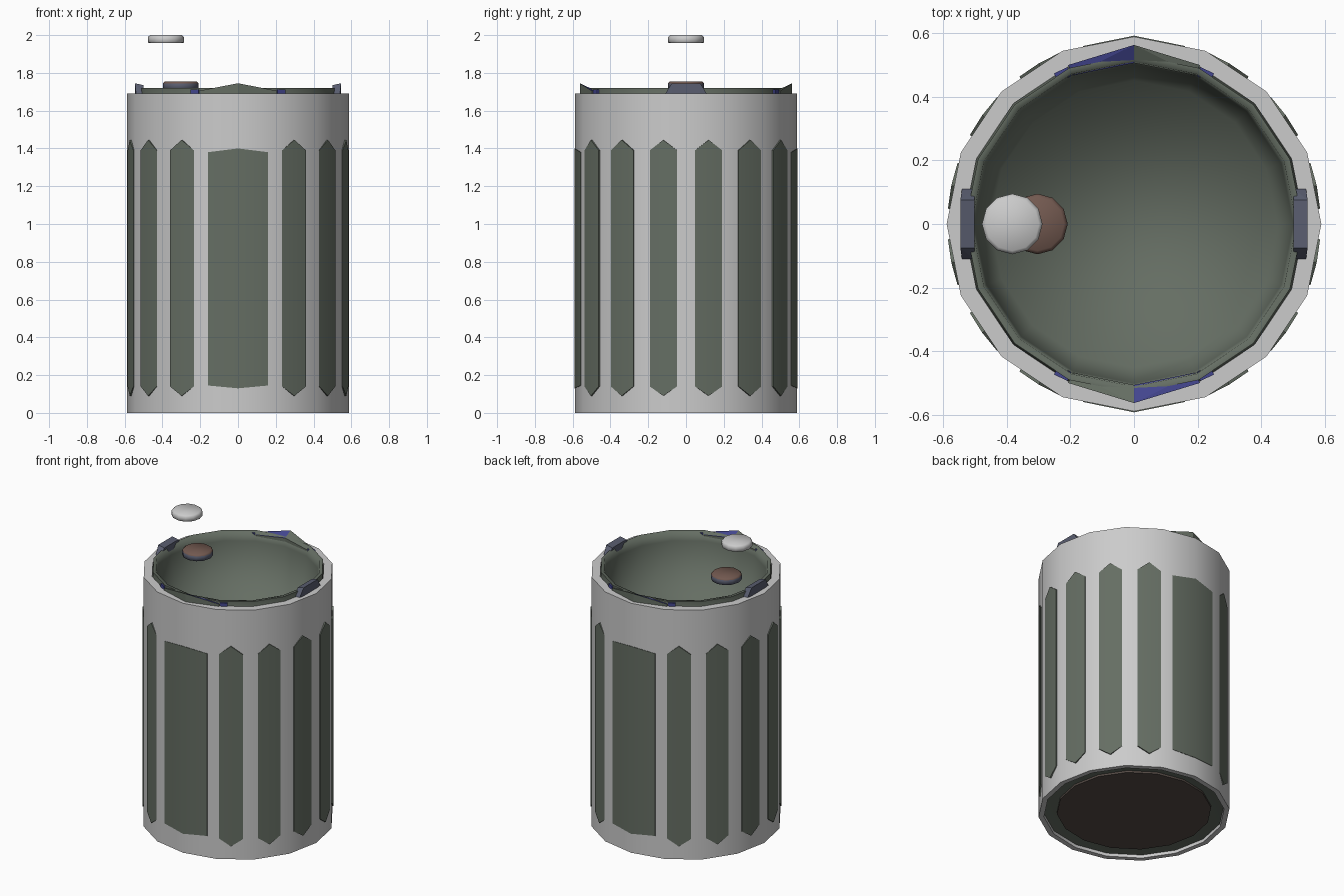
import bpy, bmesh
from math import sin, cos, pi, radians

if "Cube" in bpy.data.objects:
    bpy.data.objects.remove(bpy.data.objects["Cube"])

def mat(name, r, g, b):
    m = bpy.data.materials.new(name)
    m.diffuse_color = (r, g, b, 1)
    m.use_nodes = True
    m.node_tree.nodes["Principled BSDF"].inputs["Base Color"].default_value = m.diffuse_color
    return m

GREEN = mat("dull_green", 0.13, 0.155, 0.125)
BLUE = mat("blue", 0.055, 0.06, 0.27)
SLATE = mat("slate", 0.10, 0.11, 0.16)
BROWN = mat("brown", 0.17, 0.10, 0.08)
DARK = mat("dark_brown", 0.09, 0.07, 0.06)

def finish(bm, name, material=None, smooth=35):
    bmesh.ops.recalc_face_normals(bm, faces=bm.faces)
    me = bpy.data.meshes.new(name)
    bm.to_mesh(me)
    bm.free()
    ob = bpy.data.objects.new(name, me)
    bpy.context.collection.objects.link(ob)
    if material:
        me.materials.append(material)
    if smooth:
        bpy.ops.object.select_all(action='DESELECT')
        ob.select_set(True)
        bpy.context.view_layer.objects.active = ob
        bpy.ops.object.shade_smooth_by_angle(angle=radians(smooth))
    return ob

def lathe(name, profile, n=16, closed=False, cap=False, center=(0, 0), material=None, smooth=35):
    """Revolve (radius, z) points; closed joins the ends, cap fills both ends."""
    bm = bmesh.new()
    rings = [[bm.verts.new((center[0] + r * cos(2 * pi * i / n),
                            center[1] + r * sin(2 * pi * i / n), z))
              for i in range(n)] for r, z in profile]
    pairs = list(zip(rings, rings[1:]))
    if closed:
        pairs.append((rings[-1], rings[0]))
    for a, b in pairs:
        for i in range(n):
            j = (i + 1) % n
            bm.faces.new((a[i], a[j], b[j], b[i]))
    if cap:
        bm.faces.new(rings[0])
        bm.faces.new(rings[-1])
    return finish(bm, name, material, smooth)

def hull(name, pts, material):
    bm = bmesh.new()
    for p in pts:
        bm.verts.new(p)
    bmesh.ops.convex_hull(bm, input=bm.verts)
    return finish(bm, name, material, smooth=0)

def polar(r, deg, z):
    return (r * cos(radians(deg)), r * sin(radians(deg)), z)

# outer shell with flat rim
lathe("outer_shell", [(0.588, 0), (0.588, 1.69), (0.535, 1.69), (0.555, 1.6), (0.555, 0)], closed=True)

# inner liner: raised lip, softly shaded well and recessed underside
lathe("liner", [(0.46, 0.03), (0.553, 0.02), (0.553, 1.6), (0.53, 1.69), (0.53, 1.72), (0.51, 1.72),
                (0.50, 1.66), (0.45, 1.35)], cap=True, material=GREEN, smooth=88)
lathe("base_plate", [(0.475, 0.015), (0.475, 0.035)], cap=True, material=DARK)

# slatted panels around the side, pointed at top and bottom
def panel(name, a, h, r_edge, r_mid, z_edge, z_tip):
    bm = bmesh.new()
    loops = []
    for off in (0, -0.02):
        loops.append([bm.verts.new(polar(r + off, a + d, z)) for d, r, z in (
            (-h, r_edge, z_edge[0]), (0, r_mid, z_tip[0]), (h, r_edge, z_edge[0]),
            (h, r_edge, z_edge[1]), (0, r_mid, z_tip[1]), (-h, r_edge, z_edge[1]))])
    f, b = loops
    for v in loops:
        bm.faces.new((v[0], v[1], v[4], v[5]))
        bm.faces.new((v[1], v[2], v[3], v[4]))
    for i in range(6):
        j = (i + 1) % 6
        bm.faces.new((f[i], f[j], b[j], b[i]))
    finish(bm, name, GREEN)

for side in (0, 180):
    for a in (-59.3, -35.6, -11.9, 11.9, 35.6, 59.3):
        panel("side_panel", a + side, 7.2, 0.586, 0.586, (0.14, 1.39), (0.09, 1.445))
    panel("wide_panel", 90 + side, 16, 0.581, 0.591, (0.145, 1.38), (0.13, 1.40))

# clips on the rim, left and right
for s in (-1, 1):
    hull("side_clip", [(s * x, y, z) for x, z in ((0.5, 1.69), (0.5, 1.735), (0.545, 1.69), (0.545, 1.745))
                       for y in (-0.075, 0.075)] +
         [(s * x, y, 1.69) for x in (0.502, 0.54) for y in (-0.11, 0.11)], SLATE)

# peaked lips on the rim, front and back, half blue half green on top
for side in (-90, 90):
    for s in (-1, 1):
        lip = hull("rim_lip", [polar(r, side + s * d, z) for r, d, z in (
            (0.562, 0, 1.68), (0.562, 0, 1.745), (0.505, 0, 1.68), (0.505, 0, 1.715),
            (0.54, 22.5, 1.68), (0.54, 22.5, 1.705), (0.505, 22.5, 1.68), (0.505, 22.5, 1.70))],
            GREEN)
        lip.data.materials.append(BLUE)
        for p in lip.data.polygons:
            p.material_index = int(s > 0 and p.normal.z > 0.4)
        hull("lip_end", [polar(r, side + s * d, z) for r in (0.505, 0.535)
                         for d in (23, 28) for z in (1.68, 1.712)], BLUE)

# small caps hovering over the opening
def cap(name, x, z, h, material):
    return lathe(name, [(0.088, z), (0.095, z + 0.004), (0.095, z + h - 0.01), (0.084, z + h)],
                 n=12, cap=True, center=(x, 0), material=material, smooth=60)

cap("upper_cap", -0.382, 1.957, 0.043, None)
lower = cap("lower_cap", -0.303, 1.71, 0.045, SLATE)
lower.data.materials.append(BROWN)
for p in lower.data.polygons:
    if p.normal.z > 0.3:
        p.material_index = 1
